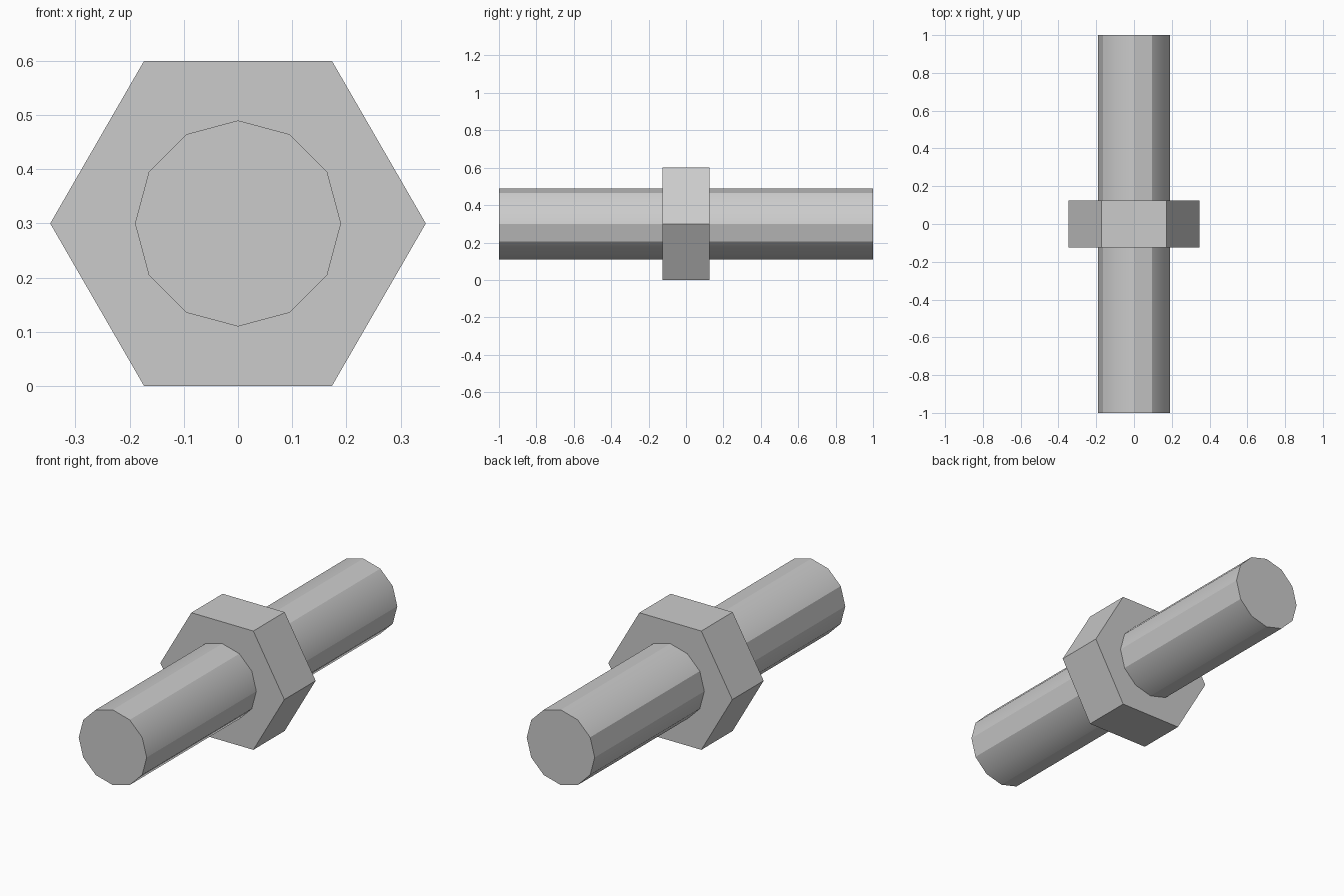
import bpy
import math
from mathutils import Matrix

cube = bpy.data.objects.get("Cube")
if cube:
    bpy.data.objects.remove(cube, do_unlink=True)

# Plain grey metal
grey = bpy.data.materials.new("grey_metal")
grey.use_nodes = True
colour = (0.6, 0.6, 0.6, 1.0)
grey.diffuse_color = colour
grey.node_tree.nodes["Principled BSDF"].inputs["Base Color"].default_value = colour

AXIS_HEIGHT = 0.3


def prism(name, sides, radius, length):
    """Regular prism along y, with corners on the x axis."""
    bpy.ops.mesh.primitive_cylinder_add(vertices=sides, radius=radius, depth=length)
    obj = bpy.context.object
    obj.name = obj.data.name = name
    # Primitive has its first corner on +y: turn it to +x, then lay it along y
    obj.data.transform(Matrix.Rotation(math.pi / 2, 4, "X") @ Matrix.Rotation(math.pi / 2, 4, "Z"))
    obj.location.z = AXIS_HEIGHT
    obj.data.materials.append(grey)
    return obj


# Twelve-sided shaft, softened between neighbouring facets
prism("shaft", 12, 0.19, 2.0)
bpy.ops.object.shade_smooth_by_angle(angle=math.radians(30))

# Hexagonal collar around the middle
prism("hex_collar", 6, AXIS_HEIGHT / math.cos(math.pi / 6), 0.25)
